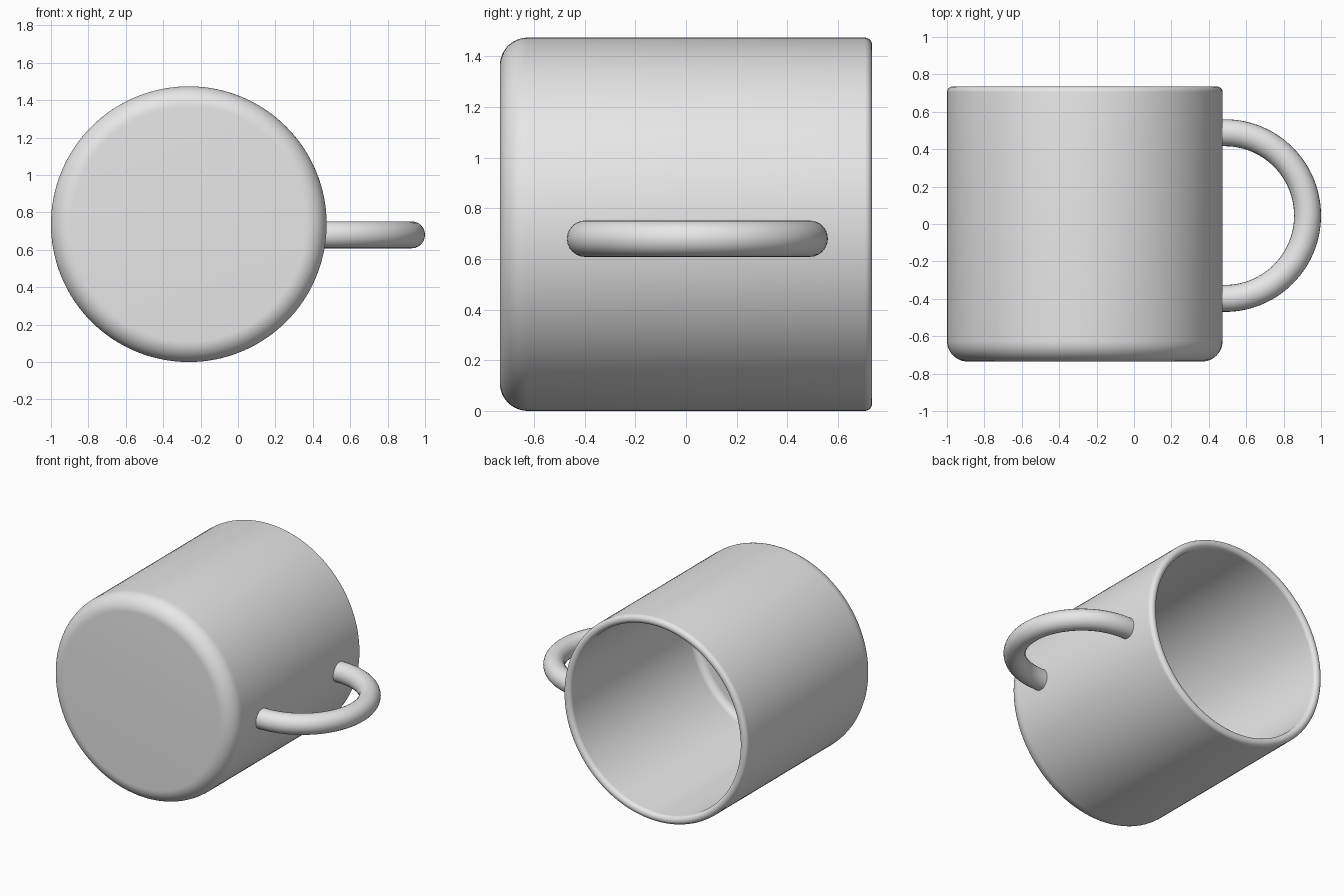
import bpy
import bmesh
import math
from mathutils import Matrix, Vector

cube = bpy.data.objects.get("Cube")
if cube:
    bpy.data.objects.remove(cube, do_unlink=True)

RADIUS = 0.737     # outer radius of the cup
HALF = 0.735       # half its length
WALL = 0.06
FILLET = 0.11      # rounding of the closed end
CENTRE = Vector((-0.263, 0, RADIUS))

grey = bpy.data.materials.new("plain grey")
grey.use_nodes = True
grey.diffuse_color = (0.8, 0.8, 0.8, 1)
grey.node_tree.nodes["Principled BSDF"].inputs["Base Color"].default_value = (0.8, 0.8, 0.8, 1)


def arc(cx, cy, r, start, end, steps):
    """Points on a circular arc, angles in degrees."""
    angles = [math.radians(start + (end - start) * i / steps) for i in range(steps + 1)]
    return [(cx + r * math.cos(a), cy + r * math.sin(a)) for a in angles]


def finish(name, mesh):
    mesh.materials.clear()
    mesh.materials.append(grey)
    obj = bpy.data.objects.new(name, mesh)
    bpy.context.collection.objects.link(obj)
    bpy.ops.object.select_all(action='DESELECT')
    obj.select_set(True)
    bpy.context.view_layer.objects.active = obj
    bpy.ops.object.shade_smooth_by_angle(angle=math.radians(35))
    return obj


# Cup: a closed wall profile spun about the y axis, open towards +y
corner = (RADIUS - FILLET, FILLET - HALF)
profile = [(0, -HALF)]
profile += arc(*corner, FILLET, -90, 0, 12)
profile += arc(RADIUS - WALL / 2, HALF - WALL / 2, WALL / 2, 0, 180, 14)
profile += arc(*corner, FILLET - WALL, 0, -90, 8)
profile += [(0, WALL - HALF)]

bm = bmesh.new()
verts = [bm.verts.new((r, y, 0)) for r, y in profile]
edges = [bm.edges.new(pair) for pair in zip(verts, verts[1:])]
bmesh.ops.spin(bm, geom=verts + edges, cent=(0, 0, 0), axis=(0, 1, 0),
               angle=math.tau, steps=128)
bmesh.ops.remove_doubles(bm, verts=bm.verts, dist=0.0001)
bmesh.ops.recalc_face_normals(bm, faces=bm.faces)
bmesh.ops.transform(bm, matrix=Matrix.Translation(CENTRE), verts=bm.verts)
cup_mesh = bpy.data.meshes.new("cup")
bm.to_mesh(cup_mesh)
bm.free()
finish("cup", cup_mesh)

# Handle: a half ring of round bar with short ends set into the wall
path = arc(0.485, 0.045, 0.443, -90, 90, 56)
path = [(0.44, path[0][1])] + path + [(0.44, path[-1][1])]
curve = bpy.data.curves.new("handle_path", 'CURVE')
curve.dimensions = '3D'
curve.bevel_depth = 0.072
curve.bevel_resolution = 10
curve.use_fill_caps = True
spline = curve.splines.new('POLY')
spline.points.add(len(path) - 1)
for point, (x, y) in zip(spline.points, path):
    point.co = (x, y, 0.68, 1)
helper = bpy.data.objects.new("handle_path", curve)
bpy.context.collection.objects.link(helper)
bpy.context.view_layer.update()
graph = bpy.context.evaluated_depsgraph_get()
handle_mesh = bpy.data.meshes.new_from_object(helper.evaluated_get(graph))
bpy.data.objects.remove(helper, do_unlink=True)
finish("handle", handle_mesh)
